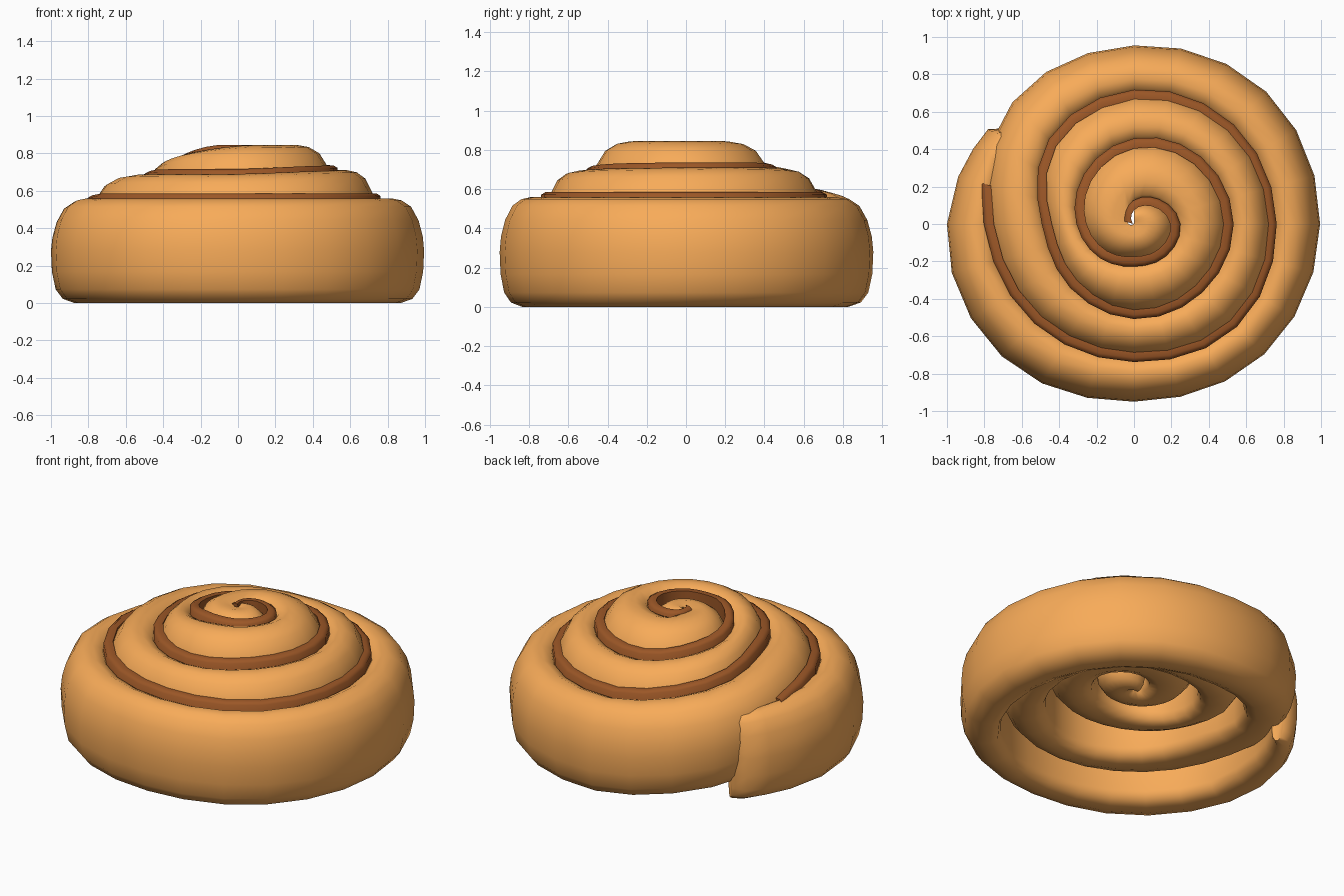
import bpy, bmesh, math

if "Cube" in bpy.data.objects:
    bpy.data.objects.remove(bpy.data.objects["Cube"])

H = 0.56          # height of the dough ribbon
STEP = 15         # degrees between cross-sections

# Groove radius every 45 degrees, clockwise from +y; first turn is the centre
RADII = [0, 0, 0, 0, 0, 0, 0.03, 0.05,
         0.11, 0.17, 0.23, 0.225, 0.21, 0.24, 0.29, 0.36,
         0.44, 0.49, 0.515, 0.50, 0.49, 0.465, 0.475, 0.625,
         0.70, 0.735, 0.745, 0.76, 0.72, 0.735, 0.785, 0.92,
         0.955, 1.0, 0.995, 0.985, 0.95, 1.0, 1.0, 0.91, 0.90]
# Lift of the ribbon at the same angles
LIFT = [0.28] * 8 + [0.28, 0.285, 0.285, 0.285, 0.28, 0.25, 0.21, 0.18,
                     0.14, 0.15, 0.15, 0.145, 0.13, 0.13, 0.12, 0.07] + [0.0] * 17


def sample(values, deg):
    """Smooth interpolation of a table, starting at -360 degrees."""
    f = (deg + 360) / 45
    i = max(0, min(int(f), len(values) - 2))
    t = f - i
    a, b, c, d = (values[max(0, min(j, len(values) - 1))] for j in range(i - 1, i + 3))
    return max(0, b + 0.5 * t * (c - a + t * (2*a - 5*b + 4*c - d + t * (3*(b - c) + d - a))))


def sweep(name, angles, section, color):
    """Loft closed cross-sections of (radius, z) along the spiral."""
    bm = bmesh.new()
    rings = []
    for deg in angles:
        p = math.radians(deg)
        rings.append([bm.verts.new((r * math.sin(p), r * math.cos(p), z))
                      for r, z in section(deg)])
    n = len(rings[0])
    for a, b in zip(rings, rings[1:]):
        for k in range(n):
            bm.faces.new((a[k], a[(k + 1) % n], b[(k + 1) % n], b[k]))
    bm.faces.new(rings[0])
    bm.faces.new(rings[-1][::-1])
    bmesh.ops.recalc_face_normals(bm, faces=bm.faces)
    mesh = bpy.data.meshes.new(name)
    bm.to_mesh(mesh)
    bm.free()
    obj = bpy.data.objects.new(name, mesh)
    bpy.context.collection.objects.link(obj)
    mat = bpy.data.materials.new(name + "_color")
    mat.diffuse_color = color
    mat.use_nodes = True
    mat.node_tree.nodes["Principled BSDF"].inputs["Base Color"].default_value = mat.diffuse_color
    mesh.materials.append(mat)
    bpy.ops.object.select_all(action='DESELECT')
    obj.select_set(True)
    bpy.context.view_layer.objects.active = obj
    bpy.ops.object.shade_smooth_by_angle(angle=math.radians(60))
    return obj


# Dough: rounded ribbon between one groove and the next turn of it
PROFILE = [(0, 0.12), (0, 0.88), (0.1, 0.96), (0.3, 1.0), (0.52, 0.98), (0.72, 0.92),
           (0.88, 0.79), (0.97, 0.64), (1, 0.5), (0.98, 0.3), (0.9, 0.13), (0.75, 0.04),
           (0.5, 0), (0.25, 0), (0.06, 0.04)]


def dough_section(deg):
    inner, outer = sample(RADII, deg), sample(RADII, deg + 360)
    lift = sample(LIFT, deg)
    tail = max(0, min(1, (deg - 975) / 50))      # tail tucks into the body
    inner -= 0.12 * tail
    if deg > 1024:
        outer = inner + 0.07
    pts = []
    for u, v in PROFILE:
        if deg < 0 and u < 0.3 and v > 0.5:      # flat centre
            v = 0.98
        if v > 0.5:
            v -= 0.06 * tail
        pts.append((inner + u * (outer - inner), lift + v * H))
    return pts


sweep("dough_roll", list(range(-360, 1006, STEP)) + [1015, 1023, 1027], dough_section,
      (0.94, 0.41, 0.10, 1))


# Filling: thin strip lying in the spiral groove
def filling_section(deg):
    r = sample(RADII, deg)
    top = min(sample(LIFT, deg) + 0.58, 0.838) - 0.04 * max(0, (deg - 985) / 20)
    return [(r - 0.036, top - 0.12), (r - 0.036, top + 0.004), (r - 0.005, top + 0.006),
            (r + 0.018, top - 0.008), (r + 0.018, top - 0.12)]


sweep("cinnamon_filling", range(-75, 1006, STEP), filling_section,
      (0.33, 0.095, 0.02, 1))
